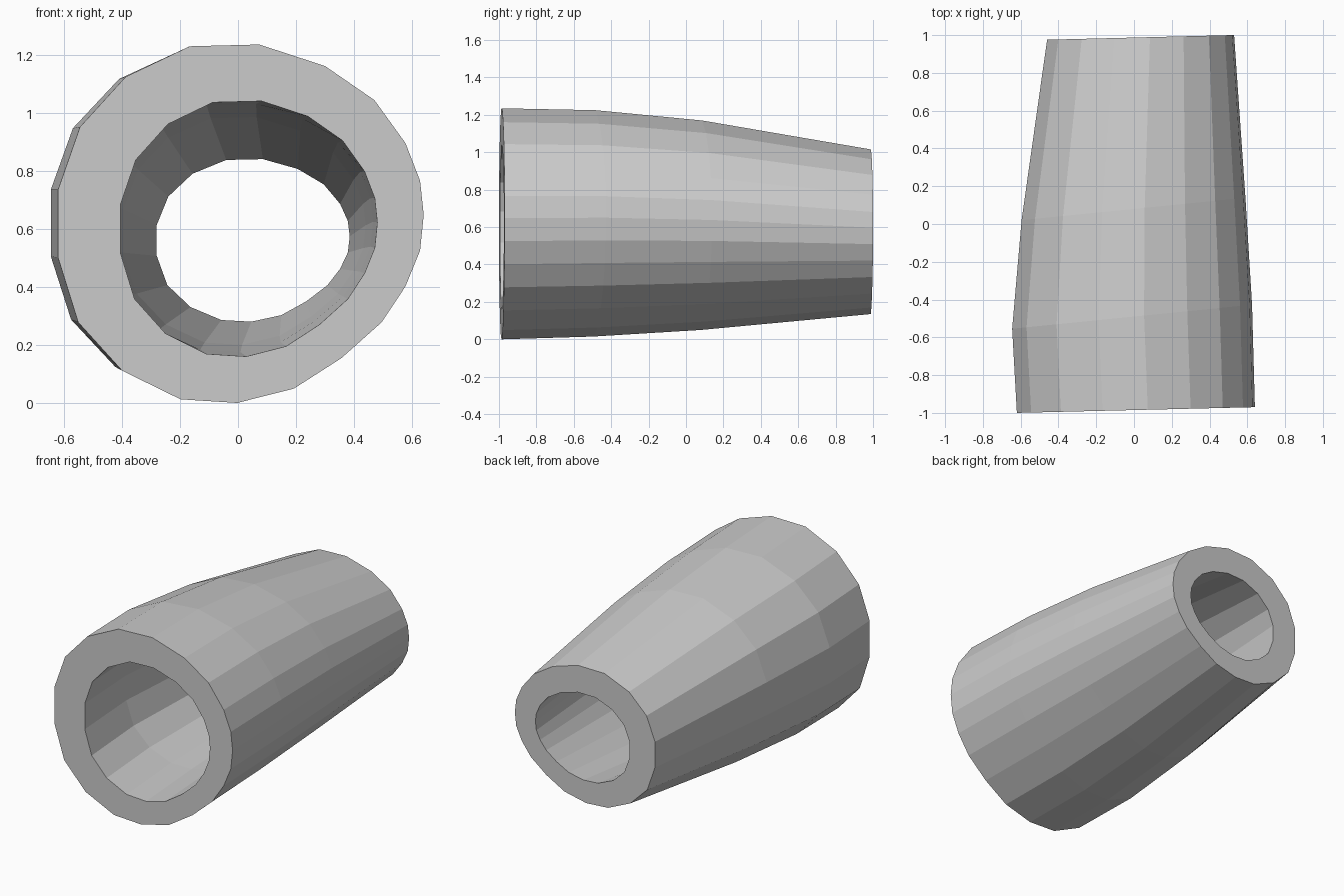
import bpy, bmesh

if "Cube" in bpy.data.objects:
    bpy.data.objects.remove(bpy.data.objects["Cube"])

# Cross-section, normalised to the -1..1 box (x, z)
SECTION = [(-.28, .99), (.10, 1), (.46, .88), (.73, .69), (.90, .45),
           (.98, .24), (1, .05), (.98, -.15), (.90, -.35), (.77, -.55),
           (.55, -.75), (.29, -.92), (-.02, -1), (-.33, -.98), (-.65, -.82),
           (-.89, -.55), (-1, -.19), (-1, .19), (-.88, .54), (-.63, .82)]

# Stations: y at x = 0, skew, outer box and inner box (xmin, xmax, zmin, zmax)
STATIONS = [
    (-.985, .024, (-.62, .64, 0, 1.235), (-.405, .48, .16, 1.04)),
    (-.49, .10, (-.645, .625, .015, 1.225), (-.43, .465, .175, 1.03)),
    (.08, .10, (-.595, .59, .05, 1.17), (-.395, .44, .20, .985)),
    (.987, .025, (-.46, .53, .135, 1.015), (-.28, .385, .28, .84)),
]


def add_ring(bm, y, skew, box):
    x0, x1, z0, z1 = box
    ring = []
    for u, v in SECTION:
        x = (x0 + x1) / 2 + u * (x1 - x0) / 2
        z = (z0 + z1) / 2 + v * (z1 - z0) / 2
        ring.append(bm.verts.new((x, y + skew * x, z)))
    return ring


bm = bmesh.new()
outer = [add_ring(bm, y, s, o) for y, s, o, i in STATIONS]
inner = [add_ring(bm, y, s, i) for y, s, o, i in STATIONS]

# Outer wall, back rim, bore and front rim form one closed loop of rings
loop = outer + inner[::-1]
n = len(SECTION)
for a, b in zip(loop, loop[1:] + loop[:1]):
    for k in range(n):
        m = (k + 1) % n
        bm.faces.new((a[k], a[m], b[m], b[k]))
bmesh.ops.recalc_face_normals(bm, faces=bm.faces)

mesh = bpy.data.meshes.new("tapered_tube")
bm.to_mesh(mesh)
bm.free()
tube = bpy.data.objects.new("tapered_tube", mesh)
bpy.context.collection.objects.link(tube)
